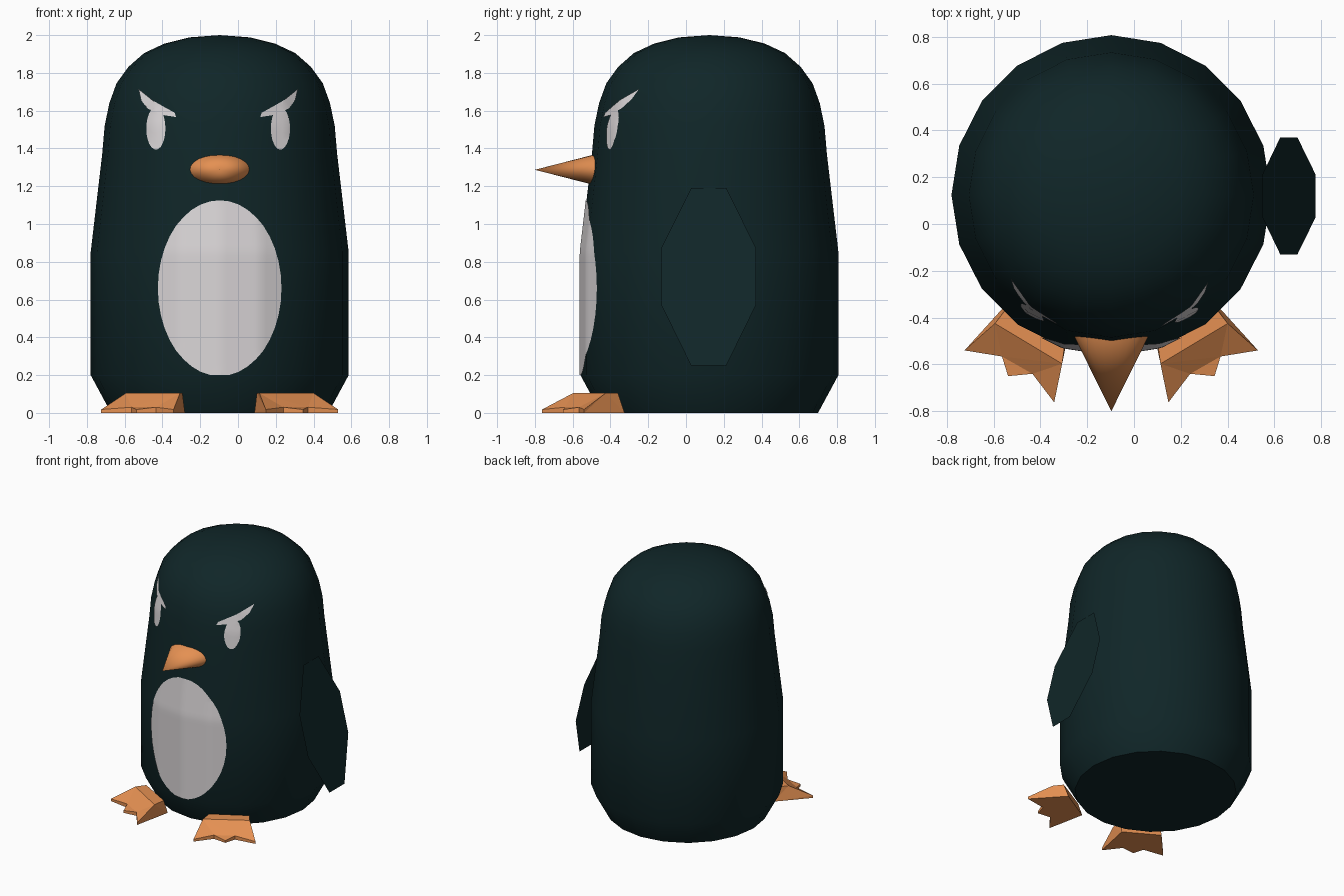
import bpy, bmesh, math
from mathutils import Vector
from mathutils.bvhtree import BVHTree

if "Cube" in bpy.data.objects:
    bpy.data.objects.remove(bpy.data.objects["Cube"])

CX, CY = -0.097, 0.124   # body axis


def material(name, rgb):
    m = bpy.data.materials.new(name)
    m.diffuse_color = (*rgb, 1)
    m.use_nodes = True
    m.node_tree.nodes["Principled BSDF"].inputs["Base Color"].default_value = m.diffuse_color
    return m


DARK = material("dark teal", (0.005, 0.019, 0.021))
WHITE = material("off white", (0.70, 0.67, 0.68))
ORANGE = material("orange", (0.78, 0.28, 0.085))


def finish(bm, name, mat, angle=None, fix=True):
    if fix:
        bmesh.ops.recalc_face_normals(bm, faces=bm.faces)
    me = bpy.data.meshes.new(name)
    bm.to_mesh(me)
    bm.free()
    me.materials.append(mat)
    if angle:
        me.shade_smooth()
        me.set_sharp_from_angle(angle=math.radians(angle))
    ob = bpy.data.objects.new(name, me)
    bpy.context.collection.objects.link(ob)
    return ob


# Body: 20-sided lathe
profile = [(0.575, 0), (0.683, 0.2), (0.683, 0.85), (0.622, 1.37), (0.609, 1.52),
           (0.584, 1.64), (0.546, 1.745), (0.483, 1.832), (0.40, 1.905),
           (0.293, 1.955), (0.16, 1.988)]
N = 20
bm = bmesh.new()
rings = [[bm.verts.new((CX + r * math.cos(2 * math.pi * i / N),
                        CY + r * math.sin(2 * math.pi * i / N), z)) for i in range(N)]
         for r, z in profile]
top = bm.verts.new((CX, CY, 2.0))
bm.faces.new(rings[0][::-1])
for i in range(N):
    j = (i + 1) % N
    for a, b in zip(rings, rings[1:]):
        bm.faces.new((a[i], a[j], b[j], b[i]))
    bm.faces.new((rings[-1][i], rings[-1][j], top))
bmesh.ops.recalc_face_normals(bm, faces=bm.faces)
surface = BVHTree.FromBMesh(bm)
finish(bm, "body", DARK, 40)


# Painted patches: a flat outline diced into a grid and dropped onto the body
def patch(name, outline, lift=0.005, step=0.03):
    bm = bmesh.new()
    bm.faces.new([bm.verts.new((x, -2, z)) for x, z in outline])
    for axis, k in (((1, 0, 0), 0), ((0, 0, 1), 1)):
        lo, hi = min(p[k] for p in outline), max(p[k] for p in outline)
        for s in range(1, int((hi - lo) / step) + 1):
            co = Vector(axis) * (lo + s * step + 0.0013)
            bmesh.ops.bisect_plane(bm, geom=bm.verts[:] + bm.edges[:] + bm.faces[:],
                                   plane_co=co, plane_no=axis)
    bmesh.ops.triangulate(bm, faces=bm.faces)
    for v in bm.verts:
        hit, normal, _, _ = surface.ray_cast(v.co, Vector((0, 1, 0)))
        v.co = hit + normal * lift
    bm.normal_update()
    for f in bm.faces:
        if f.normal.y > 0:
            f.normal_flip()
    finish(bm, name, WHITE, 40, fix=False)


def ellipse(cx, cz, rx, rz, n=32):
    return [(cx + rx * math.cos(2 * math.pi * i / n), cz + rz * math.sin(2 * math.pi * i / n))
            for i in range(n)]


patch("belly", [(x, max(z, 0.2)) for x, z in ellipse(CX, 0.66, 0.325, 0.465, 40)])

# Eyes with slanted brows, mirrored about the face centre
EYE = -0.105
brow = [(0.22, 1.565), (0.285, 1.575), (0.37, 1.61), (0.405, 1.655), (0.418, 1.713),
        (0.34, 1.65), (0.228, 1.588)]
for side, s in (("left", -1), ("right", 1)):
    patch(side + "_eye", [(EYE + s * x, z) for x, z in ellipse(0.327, 1.505, 0.05, 0.112, 24)])
    patch(side + "_brow", [(EYE + s * x, z) for x, z in brow], lift=0.0055)

# Beak: flattened cone
bm = bmesh.new()
bmesh.ops.create_cone(bm, cap_ends=True, segments=24, radius1=1, radius2=0, depth=1)
for v in bm.verts:
    x, y, z = v.co
    v.co = (CX + x * 0.166, -0.80 if z > 0 else -0.465, 1.287 + y * 0.086)
bmesh.ops.remove_doubles(bm, verts=bm.verts, dist=1e-5)
finish(bm, "beak", ORANGE, 40)

# Single flipper: thin sheet leaning outward on the right side
bm = bmesh.new()
half = [(0.093, 0.25), (0.25, 0.57), (0.25, 0.875), (0.093, 1.19)]
pts = [(0.12 + w, z) for w, z in half] + [(0.12 - w, z) for w, z in half[::-1]]
bm.faces.new([bm.verts.new((0.775 - 0.24 * (z - 0.25), y, z)) for y, z in pts])
bm.normal_update()
for f in bm.faces:
    if f.normal.x < 0:
        f.normal_flip()
finish(bm, "flipper", DARK)

# Webbed feet: sloping wedge with three toes
toes = [(0.147, -0.762), (0.24, -0.64), (0.344, -0.65), (0.37, -0.566), (0.53, -0.54)]
lip = [0.018, 0.03, 0.018, 0.03, 0.018]
for side in ("left", "right"):
    bm = bmesh.new()

    def vert(x, y, z):
        return bm.verts.new((x if side == "right" else 2 * CX - x, y, z))

    low = [vert(x, y, 0) for x, y in toes]
    up = [vert(x, y, z) for (x, y), z in zip(toes, lip)]
    ridge = [vert(0.113, -0.597, 0.105), vert(0.40, -0.425, 0.105)]
    back = [vert(0.10, -0.50, 0.105), vert(0.35, -0.36, 0.105)]
    heel = [vert(0.087, -0.47, 0), vert(0.335, -0.325, 0)]
    for i in range(4):
        bm.faces.new((low[i], low[i + 1], up[i + 1], up[i]))
    bm.faces.new(up + [ridge[1], ridge[0]])
    bm.faces.new((ridge[0], ridge[1], back[1], back[0]))
    bm.faces.new((back[0], back[1], heel[1], heel[0]))
    bm.faces.new([heel[0], heel[1]] + low[::-1])
    bm.faces.new((heel[0], low[0], up[0], ridge[0], back[0]))
    bm.faces.new((heel[1], back[1], ridge[1], up[4], low[4]))
    bmesh.ops.triangulate(bm, faces=bm.faces)
    finish(bm, side + "_foot", ORANGE)
